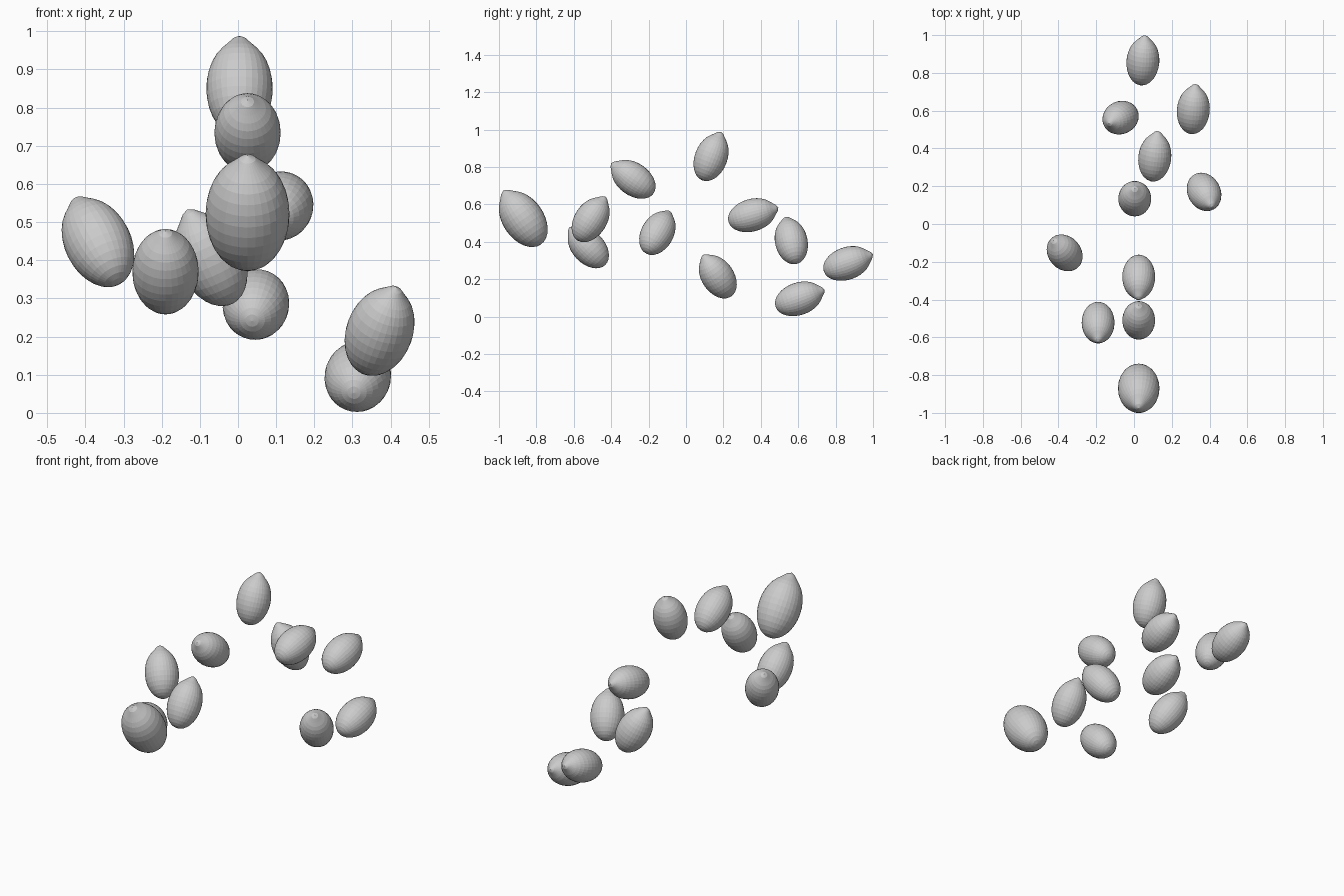
import bpy
import bmesh
from mathutils import Vector

default_cube = bpy.data.objects.get("Cube")
if default_cube:
    bpy.data.objects.remove(default_cube, do_unlink=True)

SMALL, LARGE = 0.087, 0.11
STRETCH, NUB_HEIGHT, NUB_RADIUS = 1.5, 0.2, 0.5


def lemon_mesh():
    """Unit-radius lemon along +z: a stretched sphere with one pole drawn out into a nub."""
    bm = bmesh.new()
    bmesh.ops.create_uvsphere(bm, u_segments=32, v_segments=16, radius=1)
    for vert in bm.verts:
        pull = max(0, 1 - vert.co.xy.length / NUB_RADIUS) if vert.co.z > 0 else 0
        smooth_pull = pull * pull * (3 - 2 * pull)
        vert.co.z = vert.co.z * STRETCH + NUB_HEIGHT * smooth_pull
    mesh = bpy.data.meshes.new("lemon")
    bm.to_mesh(mesh)
    bm.free()
    return mesh


def add_lemon(name, mesh, radius, centre, tip_direction):
    """Place one lemon with its nub pointing along tip_direction."""
    lemon = bpy.data.objects.new(name, mesh)
    lemon.location = centre
    lemon.rotation_euler = Vector(tip_direction).to_track_quat("Z", "Y").to_euler()
    lemon.scale = (radius, radius, radius)
    bpy.context.collection.objects.link(lemon)
    return lemon


# Each lemon: name, radius, centre, direction of the nub
lemons = [
    ("large_front_lemon", LARGE, (0.025, -0.87, 0.521), (0, -0.57, 0.82)),
    ("front_right_lemon", SMALL, (-0.19, -0.522, 0.37), (0, -0.69, 0.72)),
    ("front_middle_lemon", SMALL, (0.025, -0.51, 0.517), (0, 0.54, 0.84)),
    ("upper_front_lemon", SMALL, (0.025, -0.28, 0.734), (0, -0.81, 0.58)),
    ("far_right_lemon", SMALL, (-0.367, -0.153, 0.446), (-0.4, 0.45, 0.8)),
    ("top_lemon", SMALL, (0.004, 0.134, 0.85), (0, 0.36, 0.93)),
    ("left_lemon", SMALL, (0.371, 0.17, 0.213), (0.3, -0.54, 0.79)),
    ("inner_left_lemon", SMALL, (0.11, 0.352, 0.542), (0.11, 0.95, 0.27)),
    ("back_right_lemon", SMALL, (-0.071, 0.563, 0.402), (-0.42, -0.2, 0.88)),
    ("low_left_lemon", SMALL, (0.314, 0.602, 0.095), (0.08, 0.94, 0.33)),
    ("back_lemon", SMALL, (0.047, 0.86, 0.284), (0.08, 0.94, 0.33)),
]

shared_mesh = lemon_mesh()
for name, radius, centre, tip_direction in lemons:
    add_lemon(name, shared_mesh, radius, centre, tip_direction)
